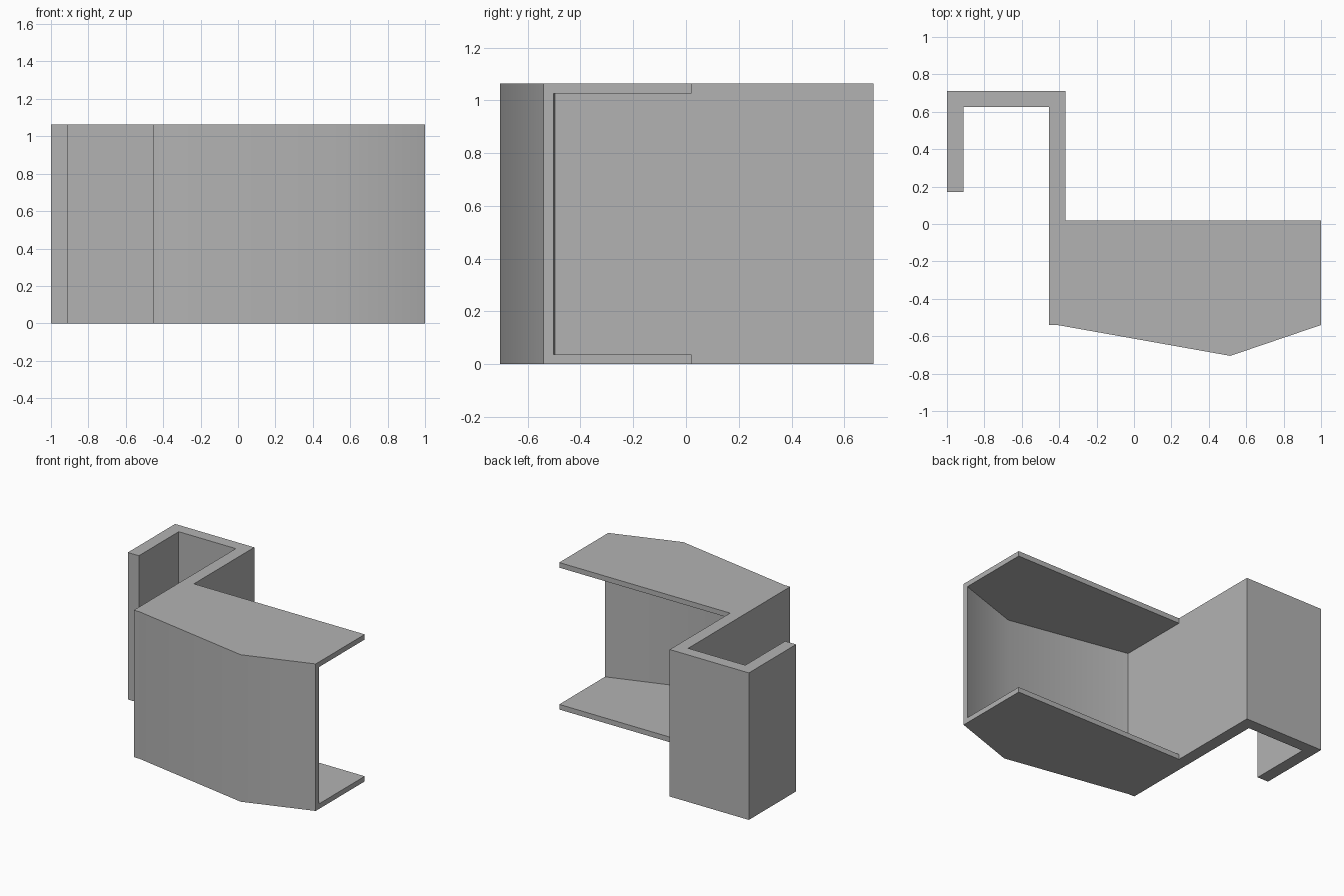
import bpy, bmesh, math

cube = bpy.data.objects.get("Cube")
if cube:
    bpy.data.objects.remove(cube, do_unlink=True)

HEIGHT = 1.063
PLATE = 0.037

grey = bpy.data.materials.new("plain grey")
grey.use_nodes = True
colour = (0.45, 0.45, 0.45, 1)
grey.diffuse_color = colour
grey.node_tree.nodes["Principled BSDF"].inputs["Base Color"].default_value = colour


def extrude_outline(name, outline, z0, z1):
    """Raise a flat outline into a solid prism."""
    bm = bmesh.new()
    base = bm.faces.new([bm.verts.new((x, y, z0)) for x, y in outline])
    side = bmesh.ops.extrude_face_region(bm, geom=[base])
    raised = [g for g in side["geom"] if isinstance(g, bmesh.types.BMVert)]
    bmesh.ops.translate(bm, verts=raised, vec=(0, 0, z1 - z0))
    bmesh.ops.recalc_face_normals(bm, faces=bm.faces)
    mesh = bpy.data.meshes.new(name)
    bm.to_mesh(mesh)
    bm.free()
    mesh.materials.append(grey)
    obj = bpy.data.objects.new(name, mesh)
    bpy.context.collection.objects.link(obj)
    return obj


# Hook, side wall and bowed front in one outline
bracket = extrude_outline("hooked_bracket", [
    (-1, 0.17), (-0.912, 0.17), (-0.912, 0.625), (-0.455, 0.625),
    (-0.455, -0.54), (-0.41, -0.54), (0.515, -0.705), (1, -0.54),
    (1, 0.02), (-0.367, 0.02), (-0.367, 0.71), (-1, 0.71)], 0, HEIGHT)

# Cavity open at the back and left, leaving thin top and bottom plates
cavity = extrude_outline("cavity_cutter", [
    (-0.367, 0.02), (-0.367, -0.497), (0.515, -0.665),
    (1.1, -0.469), (1.1, 0.1), (-0.3, 0.1)], PLATE, HEIGHT - PLATE)
cavity.hide_render = True

cut = bracket.modifiers.new("hollow", "BOOLEAN")
cut.operation = "DIFFERENCE"
cut.solver = "EXACT"
cut.object = cavity

bpy.ops.object.select_all(action="DESELECT")
bracket.select_set(True)
bpy.context.view_layer.objects.active = bracket
bpy.ops.object.modifier_apply(modifier=cut.name)
bpy.data.objects.remove(cavity, do_unlink=True)

# The bowed panels blend smoothly, all corners stay crisp
bpy.ops.object.shade_smooth_by_angle(angle=math.radians(35))
